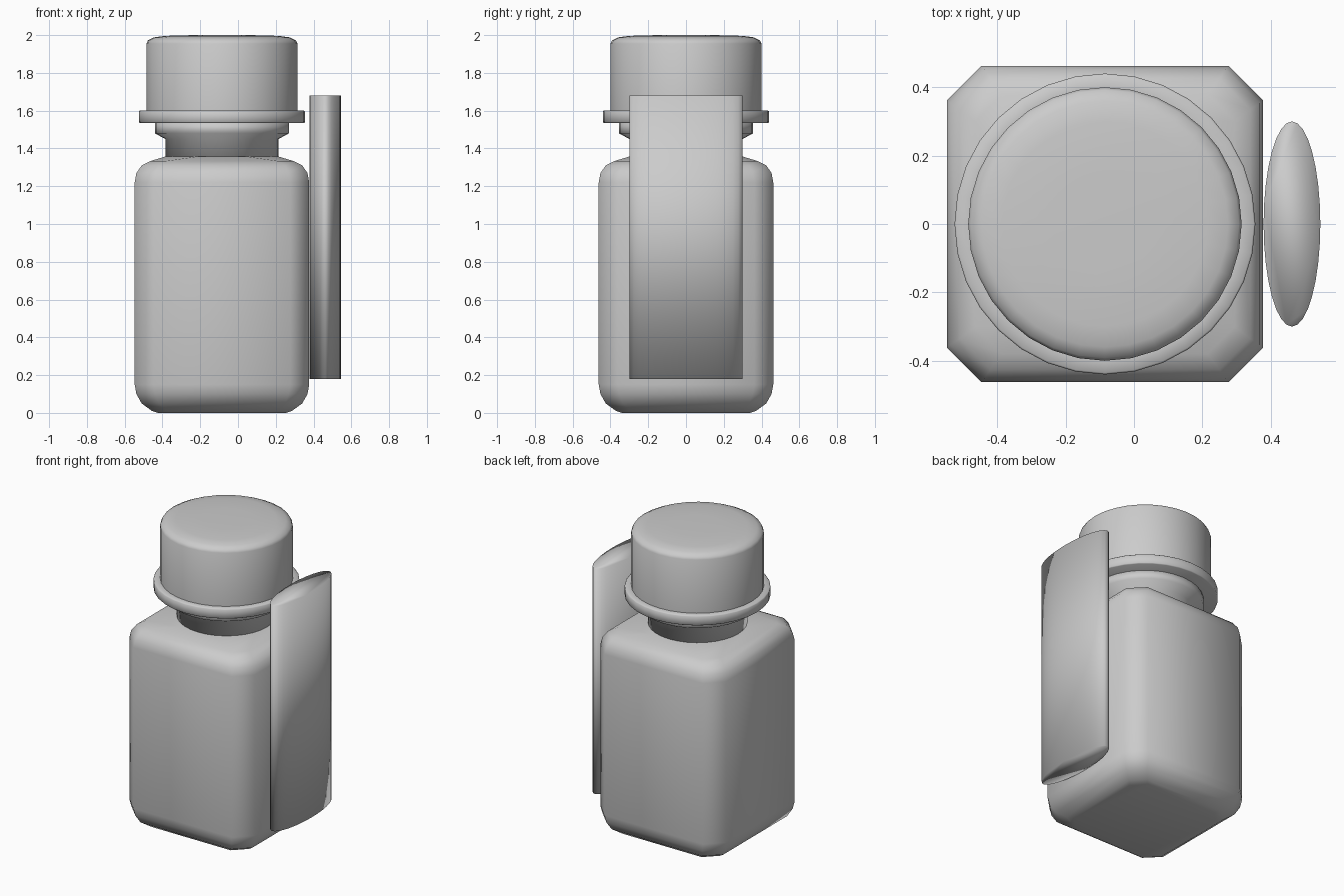
import bpy
import math

default_cube = bpy.data.objects.get("Cube")
if default_cube:
    bpy.data.objects.remove(default_cube, do_unlink=True)

grey = bpy.data.materials.new("light_grey")
grey.use_nodes = True
grey.diffuse_color = (0.6, 0.6, 0.6, 1)
grey.node_tree.nodes["Principled BSDF"].inputs["Base Color"].default_value = grey.diffuse_color

BOTTLE_X = -0.085
SEGMENTS = 32


def ellipse(rx, ry):
    steps = [2 * math.pi * i / SEGMENTS for i in range(SEGMENTS)]
    return [(rx * math.cos(a), ry * math.sin(a)) for a in steps]


def chamfered_square(half, chamfer):
    """Octagon outline, counter-clockwise from the +x side."""
    s = half - chamfer
    quarter = [(half, -s), (half, s)]
    points = []
    for turn in range(4):
        for x, y in quarter:
            for _ in range(turn):
                x, y = -y, x
            points.append((x, y))
    return points


def loft(name, sections, x, sharp_angle=180):
    """Closed solid through (outline, height) sections, bottom to top."""
    n = len(sections[0][0])
    verts = [(px, py, z) for outline, z in sections for px, py in outline]
    faces = [tuple(reversed(range(n)))]
    for r in range(len(sections) - 1):
        for i in range(n):
            a, b = r * n + i, r * n + (i + 1) % n
            faces.append((a, b, b + n, a + n))
    faces.append(tuple(range(len(verts) - n, len(verts))))
    mesh = bpy.data.meshes.new(name)
    mesh.from_pydata(verts, [], faces)
    mesh.materials.append(grey)
    mesh.shade_smooth()
    if sharp_angle < 180:
        mesh.set_sharp_from_angle(angle=math.radians(sharp_angle))
    obj = bpy.data.objects.new(name, mesh)
    obj.location.x = x
    bpy.context.collection.objects.link(obj)
    return obj


def lathe(name, profile, sharp_angle=180):
    return loft(name, [(ellipse(r, r), z) for r, z in profile], BOTTLE_X, sharp_angle)


# Square bottle with chamfered corners, rounded base and sloping shoulder
body = [(0.34, 0.08, 0), (0.37, 0.08, 0.01), (0.425, 0.09, 0.05),
        (0.453, 0.1, 0.1), (0.462, 0.1, 0.15), (0.462, 0.1, 1.22),
        (0.453, 0.1, 1.27), (0.425, 0.09, 1.31), (0.38, 0.08, 1.333),
        (0.3, 0.17, 1.357)]
loft("bottle_body", [(chamfered_square(h, c), z) for h, c, z in body], BOTTLE_X)

# Neck with a wider collar under the cap
lathe("neck", [(0.3, 1.33), (0.3, 1.45), (0.355, 1.48), (0.355, 1.54)])

# Cap with a projecting rim and softened top edge
lathe("cap", [(0.435, 1.535), (0.44, 1.54), (0.44, 1.595), (0.435, 1.6),
              (0.4, 1.6), (0.4, 1.955), (0.392, 1.972), (0.36, 1.988),
              (0.3, 1.996), (0.15, 2)], 60)

# Lens-shaped label panel beside the bottle
lens = ellipse(0.083, 0.3)
loft("label_panel", [(lens, 0.18), (lens, 1.68)], 0.462)
